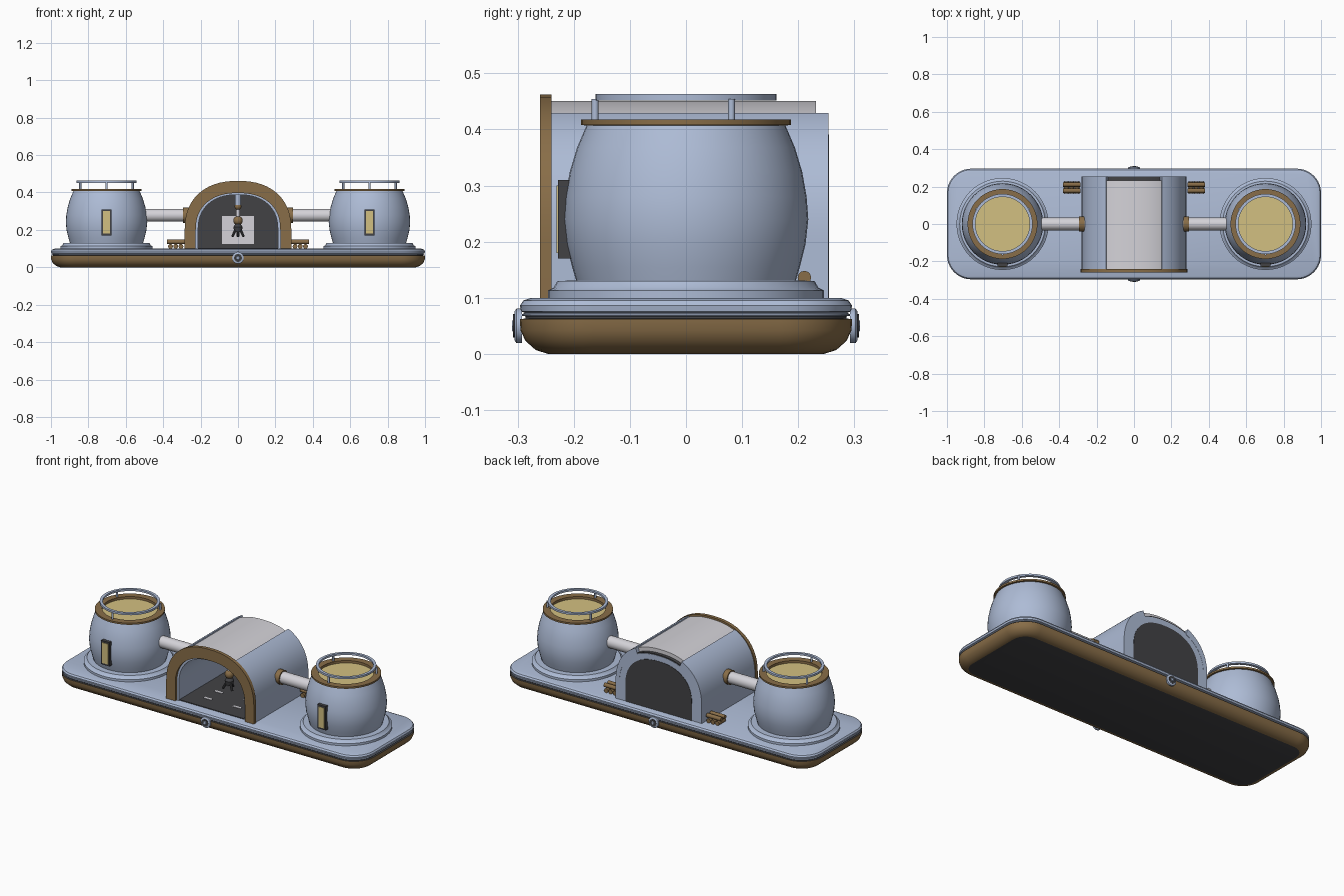
import bpy, bmesh, math
from mathutils import Vector

if "Cube" in bpy.data.objects:
    bpy.data.objects.remove(bpy.data.objects["Cube"])

def mat(name, c):
    m = bpy.data.materials.new(name)
    m.diffuse_color = (*c, 1)
    m.use_nodes = True
    m.node_tree.nodes["Principled BSDF"].inputs["Base Color"].default_value = m.diffuse_color
    return m

BLUE = mat("pale_blue", (0.42, 0.50, 0.67))
BROWN = mat("bronze_brown", (0.25, 0.155, 0.065))
YELLOW = mat("warm_yellow", (0.65, 0.53, 0.22))
WHITE = mat("light_grey", (0.66, 0.65, 0.69))
DARK = mat("dark_grey", (0.055, 0.055, 0.06))

def make(name, verts, faces, mats, idx=None, angle=35):
    me = bpy.data.meshes.new(name)
    me.from_pydata([tuple(v) for v in verts], [], faces)
    for m in mats:
        me.materials.append(m)
    if idx:
        me.polygons.foreach_set("material_index", idx)
    bm = bmesh.new()
    bm.from_mesh(me)
    bmesh.ops.recalc_face_normals(bm, faces=bm.faces)
    for f in bm.faces:
        f.smooth = True
    bm.to_mesh(me)
    bm.free()
    me.set_sharp_from_angle(angle=math.radians(angle))
    ob = bpy.data.objects.new(name, me)
    bpy.context.collection.objects.link(ob)
    return ob

def lathe(name, prof, m, loc=(0, 0, 0), axis=(0, 0, 1), ring=False, n=48):
    """Revolve (radius, height) points; ring=True closes the section, else caps the ends."""
    q = Vector((0, 0, 1)).rotation_difference(Vector(axis))
    k = len(prof)
    verts = [q @ Vector((r * math.cos(2 * math.pi * i / n), r * math.sin(2 * math.pi * i / n), h)) + Vector(loc)
             for r, h in prof for i in range(n)]
    faces = [(j * n + i, j * n + (i + 1) % n, (j + 1) % k * n + (i + 1) % n, (j + 1) % k * n + i)
             for j in range(k if ring else k - 1) for i in range(n)]
    if not ring:
        faces += [tuple(range(n)), tuple(range((k - 1) * n, k * n))]
    return make(name, verts, faces, [m])

def rod(name, a, b, r, m, n=20):
    d = Vector(b) - Vector(a)
    return lathe(name, [(r, 0), (r, d.length)], m, a, d.normalized(), n=n)

def ball(name, loc, r, m):
    prof = [(r * math.sin(math.pi * i / 12), -r * math.cos(math.pi * i / 12)) for i in range(1, 12)]
    return lathe(name, prof, m, loc, n=20)

def prism(name, pts, y0, y1, m):
    """Extrude an (x, z) outline along y."""
    n = len(pts)
    verts = [(x, y, z) for y in (y0, y1) for x, z in pts]
    faces = [(i, (i + 1) % n, n + (i + 1) % n, n + i) for i in range(n)]
    return make(name, verts, faces + [tuple(range(n)), tuple(range(n, 2 * n))], [m])

def box(name, lo, hi, m):
    return prism(name, [(lo[0], lo[2]), (hi[0], lo[2]), (hi[0], hi[2]), (lo[0], hi[2])], lo[1], hi[1], m)

P = 2.3
def arc(a, b, t0, t1, n=32):
    """Superellipse arch points centred at z = 0.2."""
    out = []
    for i in range(n + 1):
        t = t0 + (t1 - t0) * i / n
        c, s = math.cos(t), max(0, math.sin(t))
        out.append((math.copysign(abs(c) ** (2 / P), c) * a, 0.2 + s ** (2 / P) * b))
    return out

def arch(a, b):
    return [(a, 0.1)] + arc(a, b, 0, math.pi) + [(-a, 0.1)]

# Base slab: rounded rectangle with a stepped edge profile
prof = [(.05, 0, 1), (.028, .007, 1), (.01, .023, 1), (.001, .042, 1), (0, .062, 2), (.01, .063, 2),
        (.01, .067, 0), (.004, .068, 0), (.004, .071, 0), (.009, .073, 0), (.002, .076, 0),
        (0, .086, 0), (.006, .095, 0), (.02, .1, 0)]
X, Y, R, S = 1.0, 0.296, 0.13, 10
verts, faces, idx = [], [], []
for ins, z, _ in prof:
    for q, (sx, sy) in enumerate([(1, 1), (-1, 1), (-1, -1), (1, -1)]):
        for i in range(S + 1):
            t = math.pi / 2 * (q + i / S)
            verts.append((sx * (X - R) + (R - ins) * math.cos(t), sy * (Y - R) + (R - ins) * math.sin(t), z))
n = 4 * (S + 1)
for j in range(len(prof) - 1):
    for i in range(n):
        faces.append((j * n + i, j * n + (i + 1) % n, (j + 1) * n + (i + 1) % n, (j + 1) * n + i))
        idx.append(prof[j][2])
faces += [tuple(range(n)), tuple(range(len(verts) - n, len(verts)))]
make("base_slab", verts, faces, [BLUE, BROWN, DARK], idx + [2, 0])

# Round bosses on the front and back of the base
for s, nm in ((-1, "front"), (1, "back")):
    ax = (0, s, 0)
    lathe(nm + "_boss", [(.031, 0), (.031, .01), (.025, .014)], BLUE, (0, s * .292, .05), ax, n=32)
    lathe(nm + "_boss_inset", [(.021, 0), (.021, .002)], DARK, (0, s * .306, .05), ax, n=32)
    lathe(nm + "_boss_stud", [(.012, 0), (.009, .002)], BLUE, (0, s * .308, .05), ax, n=5)

for s, side in ((-1, "left"), (1, "right")):
    cx = s * 0.703
    # Tower with pedestal, collar, lit top and rail
    lathe(side + "_pedestal", [(.246, .098), (.246, .113), (.236, .118), (.229, .13), (.19, .131)], BLUE, (cx, 0, 0))
    lathe(side + "_tower", [(.194, .125), (.203, .155), (.213, .195), (.218, .24), (.215, .28), (.207, .325),
                            (.194, .368), (.176, .41), (.15, .41), (.15, .398)], BLUE, (cx, 0, 0))
    lathe(side + "_collar", [(.148, .4), (.148, .418), (.187, .418), (.187, .408), (.165, .406)], BROWN, (cx, 0, 0), ring=True)
    lathe(side + "_top_light", [(.15, .398), (.15, .404)], YELLOW, (cx, 0, 0))
    lathe(side + "_rail", [(.145, .452), (.145, .463), (.161, .463), (.161, .452)], BLUE, (cx, 0, 0), ring=True)
    for k, deg in enumerate((-90, 30, 150)):
        px, py = cx + .162 * math.cos(math.radians(deg)), .162 * math.sin(math.radians(deg))
        rod(f"{side}_rail_post_{k}", (px, py, .415), (px, py, .454), .006, BLUE, 12)
    # Window
    box(side + "_window_frame", (cx - .027, -.228, .17), (cx + .027, -.195, .31), DARK)
    box(side + "_window_pane", (cx - .019, -.231, .18), (cx + .019, -.226, .3), YELLOW)
    # Connecting tube and flange
    rod(side + "_tube", (s * .26, 0, .278), (s * .51, 0, .278), .034, WHITE, 32)
    rod(side + "_flange", (s * .265, 0, .278), (s * .295, 0, .278), .041, BROWN, 32)
    # Crossed stack of rods behind the hall
    for k in (-1, 0, 1):
        lx = s * .333 + k * .028
        rod(f"{side}_lower_rod_{k + 1}", (lx, .163, .112), (lx, .227, .112), .013, BROWN, 12)
    for k, ly in enumerate((.178, .211)):
        rod(f"{side}_upper_rod_{k}", (s * .333 - .047, ly, .136), (s * .333 + .047, ly, .136), .012, BROWN, 12)
    # Outer hall shell halves, stopping at the roof panel
    t1 = math.acos((.15 / .28) ** (P / 2))
    half = [(.28, .1)] + arc(.28, .258, 0, t1, 20) + arc(.255, .218, t1, 0, 20) + [(.255, .1)]
    prism(side + "_hall_shell", [(s * x, z) for x, z in half], -.242, .254, BLUE)

# Hall lining, front frame, back wall
prism("hall_lining", arch(.262, .222) + arch(.213, .188)[::-1], -.245, .253, BLUE)
prism("front_frame", arch(.285, .262) + arch(.226, .197)[::-1], -.26, -.24, BROWN)
prism("back_wall", arch(.216, .191), .24, .255, DARK)

# Roof panel and dark strip behind it
ta = math.acos((.149 / .28) ** (P / 2))
prism("roof_panel", arc(.28, .251, ta, math.pi - ta) + arc(.27, .222, math.pi - ta, ta), -.242, .232, WHITE)
prism("roof_end_strip", arc(.262, .228, ta, math.pi - ta) + arc(.255, .216, math.pi - ta, ta), .231, .251, DARK)

# Hall interior: floor, floor marks, wall screen
box("hall_floor", (-.215, -.24, .099), (.215, .245, .104), DARK)
box("wall_screen", (-.085, .233, .125), (.085, .241, .275), WHITE)
for k, y in enumerate((-.15, -.05, .05)):
    for s in (-1, 1):
        prism(f"floor_mark_{k}_{s}", [(s * .07, .103), (s * .12, .103), (s * .12, .106), (s * .07, .106)], y, y + .015, WHITE)

# Hanging jointed arm with gripper
ay = -.08
rod("arm_mount", (0, ay, .33), (0, ay, .395), .016, BLUE)
ball("arm_upper_joint", (0, ay, .325), .018, BROWN)
rod("arm_link", (0, ay, .25), (0, ay, .32), .01, WHITE)
ball("arm_lower_joint", (0, ay, .25), .025, BROWN)
lathe("gripper_head", [(.012, .235), (.025, .215), (.02, .19)], DARK, (0, ay, 0), n=20)
for k in range(3):
    a = math.radians(90 + 120 * k)
    dx, dy = math.cos(a), math.sin(a)
    rod(f"gripper_finger_{k}", (.015 * dx, ay + .015 * dy, .2), (.035 * dx, ay + .035 * dy, .165), .007, DARK, 10)
